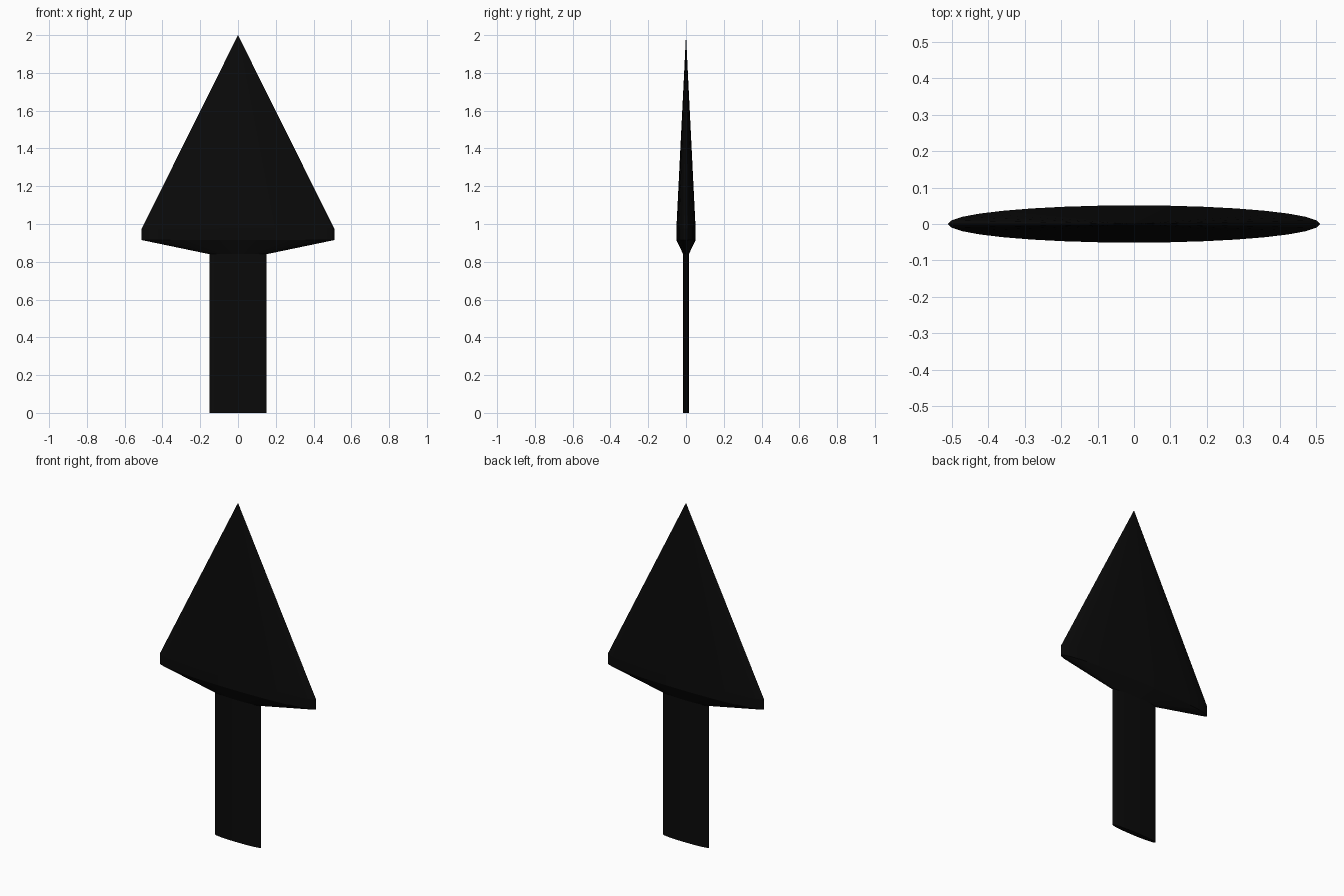
import bpy, bmesh, math

if "Cube" in bpy.data.objects:
    bpy.data.objects.remove(bpy.data.objects["Cube"])

SIDES = 32
FLATTEN = 0.1  # depth relative to width

# radius, height: shaft, flared underside, short rim, pointed head
profile = [(0.15, 0), (0.15, 0.84), (0.51, 0.915), (0.51, 0.975)]
TIP = 2.0

black = bpy.data.materials.new("black")
black.diffuse_color = (0.003, 0.003, 0.003, 1)
black.use_nodes = True
black.node_tree.nodes["Principled BSDF"].inputs["Base Color"].default_value = black.diffuse_color

# Flattened lathe of the profile
bm = bmesh.new()
rings = []
for r, z in profile:
    ring = []
    for i in range(SIDES):
        a = 2 * math.pi * i / SIDES
        ring.append(bm.verts.new((r * math.cos(a), r * math.sin(a) * FLATTEN, z)))
    rings.append(ring)
tip = bm.verts.new((0, 0, TIP))

bm.faces.new(rings[0][::-1])  # flat bottom of the shaft
for i in range(SIDES):
    j = (i + 1) % SIDES
    for low, high in zip(rings, rings[1:]):
        bm.faces.new((low[i], low[j], high[j], high[i]))
    bm.faces.new((rings[-1][i], rings[-1][j], tip))
bmesh.ops.recalc_face_normals(bm, faces=bm.faces[:])

mesh = bpy.data.meshes.new("arrow")
bm.to_mesh(mesh)
bm.free()
mesh.materials.append(black)
arrow = bpy.data.objects.new("arrow", mesh)
bpy.context.collection.objects.link(arrow)
